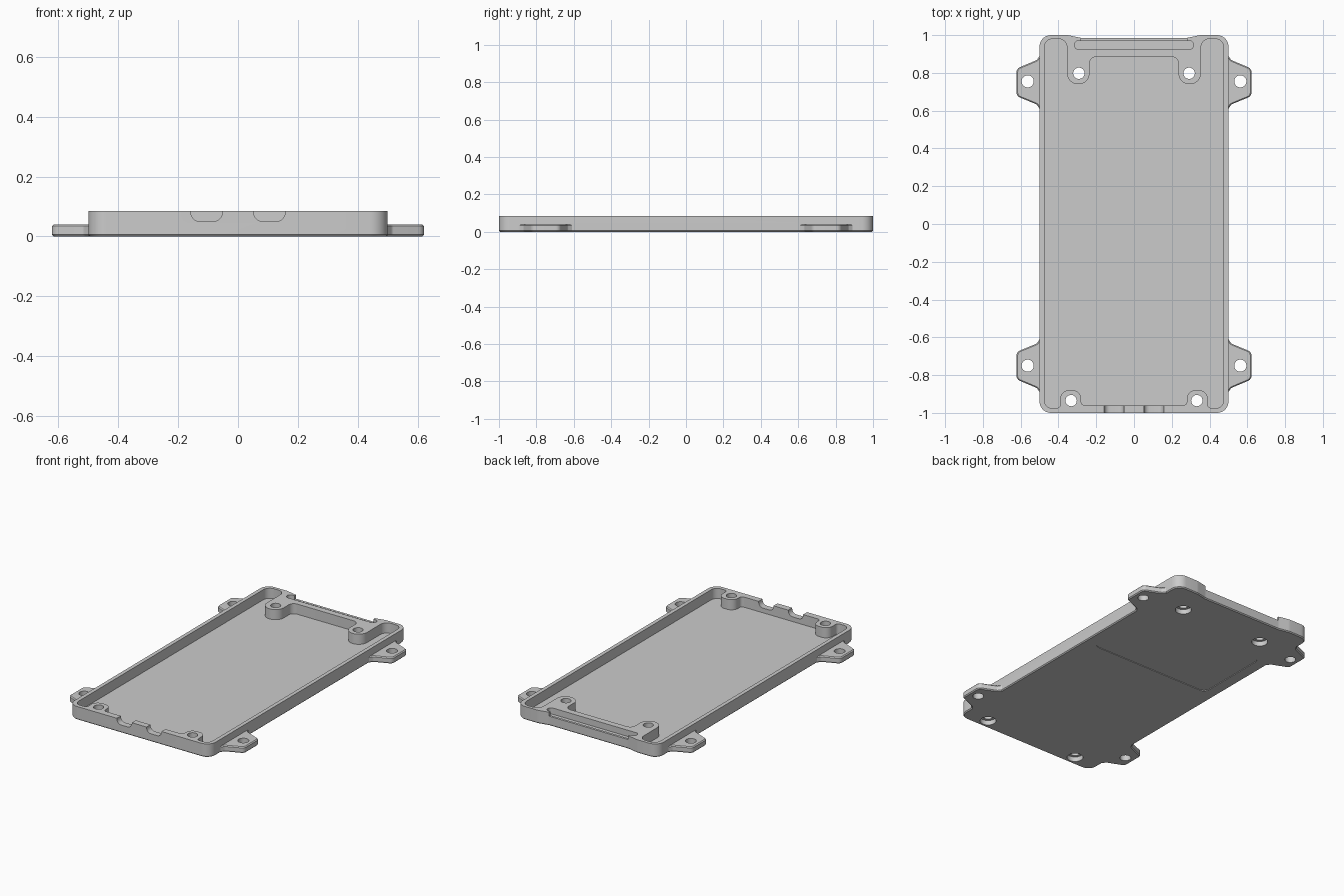
import bpy, bmesh, math
from mathutils import Vector, Matrix

if "Cube" in bpy.data.objects:
    bpy.data.objects.remove(bpy.data.objects["Cube"])


def mirrored(half):
    """Right half of an outline (front to back), closed by its mirror image."""
    return half + [(-x, y, r) for x, y, r in reversed(half)]


def rounded(points, steps=8):
    """Turn (x, y, radius) corners into a smooth filleted outline."""
    out = []
    for i, (x, y, r) in enumerate(points):
        p = Vector((x, y, 0))
        if r == 0:
            out.append(p)
            continue
        a = (Vector((*points[i - 1][:2], 0)) - p).normalized()
        b = (Vector((*points[(i + 1) % len(points)][:2], 0)) - p).normalized()
        ang = a.angle(b)
        t = r / math.tan(ang / 2)
        c = p + (a + b).normalized() * (r / math.sin(ang / 2))
        s, e = (p + a * t - c).normalized(), (p + b * t - c).normalized()
        out += [c + s.slerp(e, k / steps) * r for k in range(steps + 1)]
    return out


def prism(name, outline, z0, z1, chamfer_levels=(), chamfer=0.006, matrix=None):
    bm = bmesh.new()
    face = bm.faces.new([bm.verts.new((p.x, p.y, z0)) for p in outline])
    ext = bmesh.ops.extrude_face_region(bm, geom=[face])
    top = [g for g in ext["geom"] if isinstance(g, bmesh.types.BMVert)]
    bmesh.ops.translate(bm, verts=top, vec=(0, 0, z1 - z0))
    edges = [e for e in bm.edges if any(
        all(abs(v.co.z - z) < 1e-6 for v in e.verts) for z in chamfer_levels)]
    if edges:
        bmesh.ops.bevel(bm, geom=edges, offset=chamfer, segments=1, affect='EDGES')
    if matrix:
        bmesh.ops.transform(bm, matrix=matrix, verts=bm.verts)
    bmesh.ops.recalc_face_normals(bm, faces=bm.faces)
    mesh = bpy.data.meshes.new(name)
    bm.to_mesh(mesh)
    bm.free()
    obj = bpy.data.objects.new(name, mesh)
    bpy.context.collection.objects.link(obj)
    return obj


def circle(x, y, r, n=32):
    return [Vector((x + r * math.cos(2 * math.pi * k / n),
                    y + r * math.sin(2 * math.pi * k / n), 0)) for k in range(n)]


def combine(other, operation='DIFFERENCE'):
    mod = tray.modifiers.new(other.name, 'BOOLEAN')
    mod.operation, mod.solver, mod.object = operation, 'EXACT', other
    bpy.context.view_layer.objects.active = tray
    bpy.ops.object.modifier_apply(modifier=mod.name)
    bpy.data.objects.remove(other)


H = 0.085

# Tray body with a shallow recess along its back edge
tray = prism("tray", rounded(mirrored([
    (0.5, -1, 0.06), (0.5, 1, 0.06), (0.35, 1, 0.08), (0.28, 0.985, 0.08)])),
    0, H, (0,))

# Four mounting ears
for sx in (-1, 1):
    for sy in (-1, 1):
        ear = [(0.485, 0.61, 0), (0.5, 0.61, 0), (0.515, 0.633, 0.02),
               (0.622, 0.677, 0.03), (0.622, 0.823, 0.03),
               (0.515, 0.868, 0.02), (0.5, 0.89, 0), (0.485, 0.89, 0)]
        combine(prism("ear", rounded([(sx * x, sy * y, r) for x, y, r in ear]),
                      0, 0.04, (0, 0.04)), 'UNION')

# Main cavity, leaving the screw bosses and the back block standing
combine(prism("cavity_cutter", rounded(mirrored([
    (0.28, -0.96, 0.02), (0.28, -0.88, 0.045), (0.39, -0.88, 0.045),
    (0.39, -0.975, 0.02), (0.475, -0.975, 0.04), (0.475, 0.98, 0.045),
    (0.355, 0.98, 0.045), (0.355, 0.74, 0.059), (0.235, 0.74, 0.059),
    (0.235, 0.885, 0.035)])), 0.02, 0.12))

# Slot in the back block and the lowered lip behind it
combine(prism("slot_cutter", rounded(mirrored([
    (0.315, 0.925, 0.02), (0.315, 0.97, 0.02)])), 0.045, 0.12))
combine(prism("lip_cutter", rounded(mirrored([
    (0.28, 0.96, 0), (0.28, 1.02, 0)])), 0.06, 0.12))

# Two U-shaped cable notches in the front wall
for x in (-0.105, 0.105):
    u = rounded([(x - 0.05, 0.05, 0.03), (x + 0.05, 0.05, 0.03),
                 (x + 0.056, 0.12, 0), (x - 0.056, 0.12, 0)])
    combine(prism("notch_cutter", u, 0.945, 1.03,
                  matrix=Matrix.Rotation(math.pi / 2, 4, 'X')))

# Ear holes, and counterbored screw holes through the bosses
for s in (-1, 1):
    for y in (-0.75, 0.755):
        combine(prism("ear_hole_cutter", circle(s * 0.563, y, 0.032), -0.05, 0.1))
    for x, y in ((0.333, -0.935), (0.292, 0.798)):
        combine(prism("screw_hole_cutter", circle(s * x, y, 0.03), -0.05, 0.15))
        combine(prism("counterbore_cutter", circle(s * x, y, 0.047), -0.05, 0.03))

# Shallow label pocket underneath
combine(prism("pocket_cutter", rounded(mirrored([
    (0.425, 0.14, 0.04), (0.425, 0.64, 0.04)])), -0.05, 0.004))

bpy.ops.object.select_all(action='DESELECT')
tray.select_set(True)
bpy.context.view_layer.objects.active = tray
bpy.ops.object.shade_smooth_by_angle(angle=math.radians(30))
